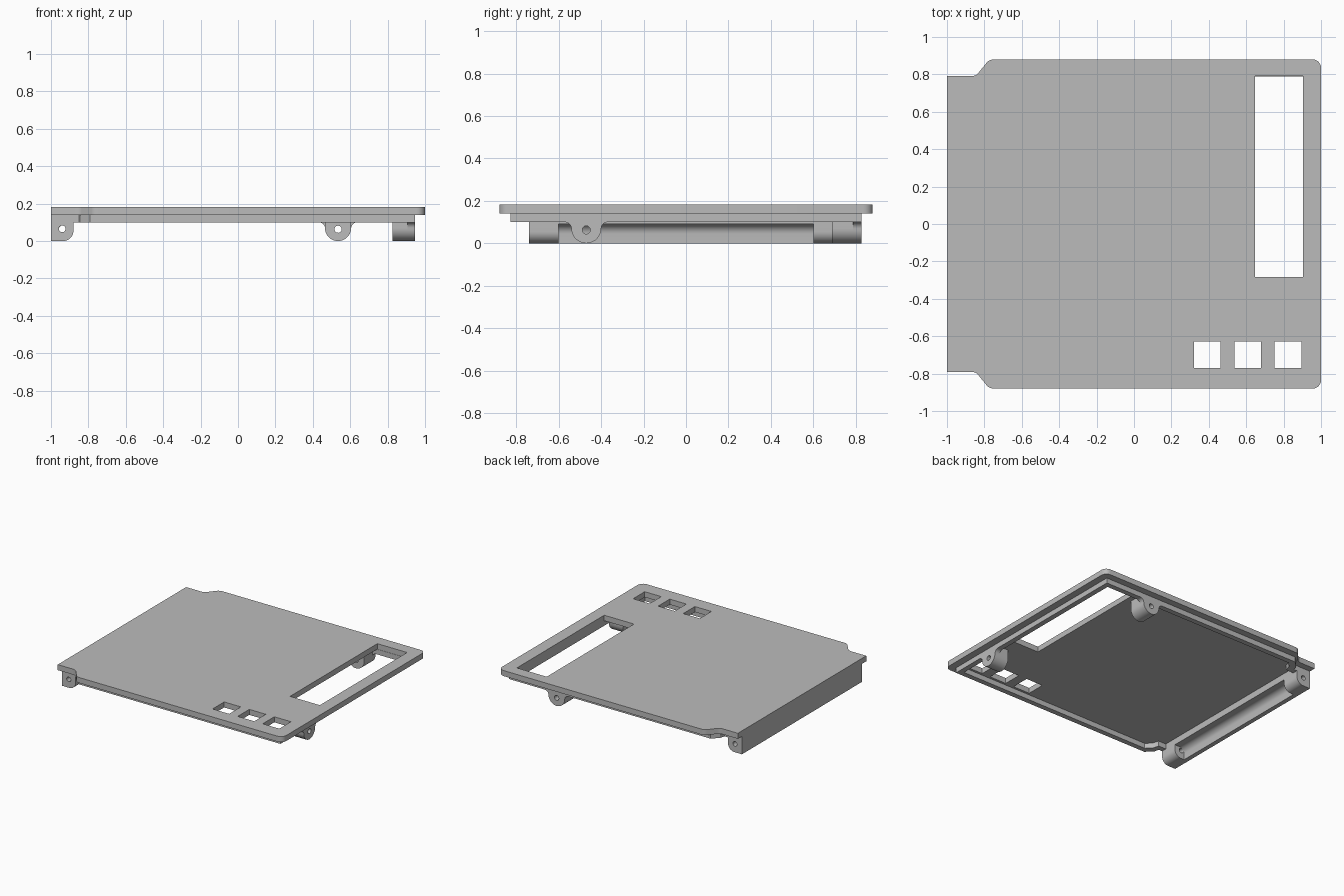
import bpy, bmesh
from math import sin, cos, radians
from mathutils import Matrix, Vector

cube = bpy.data.objects.get("Cube")
if cube:
    bpy.data.objects.remove(cube)

grey = bpy.data.materials.new("plain grey")
grey.use_nodes = True
colour = (0.5, 0.5, 0.5, 1)
grey.diffuse_color = colour
grey.node_tree.nodes["Principled BSDF"].inputs["Base Color"].default_value = colour


def arc(cx, cy, r, start, end, steps=10):
    angles = [radians(start + (end - start) * i / steps) for i in range(steps + 1)]
    return [(cx + r * cos(a), cy + r * sin(a)) for a in angles]


def rect(x0, x1, y0, y1):
    return [(x0, y0), (x1, y0), (x1, y1), (x0, y1)]


def flip(points):
    """Mirror a half outline across y = 0, in continuing order."""
    return [(x, -y) for x, y in reversed(points)]


def slab(name, loops, low, high, axis="Z"):
    """Extrude an outline with holes along one axis from low to high."""
    curve = bpy.data.curves.new(name, "CURVE")
    curve.dimensions = "2D"
    curve.fill_mode = "BOTH"
    curve.extrude = (high - low) / 2
    for loop in loops:
        spline = curve.splines.new("POLY")
        spline.points.add(len(loop) - 1)
        for point, (x, y) in zip(spline.points, loop):
            point.co = (x, y, 0, 1)
        spline.use_cyclic_u = True
    obj = bpy.data.objects.new(name, curve)
    bpy.context.collection.objects.link(obj)
    bpy.ops.object.select_all(action="DESELECT")
    obj.select_set(True)
    bpy.context.view_layer.objects.active = obj
    bpy.ops.object.convert(target="MESH")
    obj = bpy.context.object
    # Map the drawn plane and its depth onto the wanted axis
    columns = {"Z": ("X", "Y", "Z"), "X": ("Y", "Z", "X"), "Y": ("X", "Z", "Y")}[axis]
    unit = {"X": Vector((1, 0, 0)), "Y": Vector((0, 1, 0)), "Z": Vector((0, 0, 1))}
    turn = Matrix([unit[c] for c in columns]).transposed().to_4x4()
    bm = bmesh.new()
    bm.from_mesh(obj.data)
    bmesh.ops.translate(bm, verts=bm.verts, vec=(0, 0, (low + high) / 2))
    bmesh.ops.transform(bm, verts=bm.verts, matrix=turn)
    bmesh.ops.remove_doubles(bm, verts=bm.verts, dist=0.0001)
    bmesh.ops.recalc_face_normals(bm, faces=bm.faces)
    bm.to_mesh(obj.data)
    bm.free()
    obj.data.materials.clear()
    obj.data.materials.append(grey)
    bpy.ops.object.shade_smooth_by_angle(angle=radians(30))
    return obj


TOP, UNDER, LIP = 0.183, 0.14, 0.1

# Cover plate with its long window and three button openings
half = arc(0.955, 0.835, 0.045, 0, 90, 6) + arc(-0.75, 0.83, 0.05, 90, 135, 4)
half += arc(-0.87, 0.84, 0.05, -45, -90, 4) + [(-1, 0.79)]
openings = [rect(0.647, 0.904, -0.284, 0.79)]
openings += [rect(x, x + 0.143, -0.77, -0.627) for x in (0.32, 0.536, 0.752)]
slab("cover_plate", [half + flip(half)] + openings, UNDER, TOP)

# Locating lip, open on the left where the wall stands
outer = [(0.945, 0.828), (-0.79, 0.828), (-0.84, 0.78), (-0.85, 0.74), (-0.88, 0.74)]
inner = [(-0.88, 0.7), (-0.815, 0.7), (-0.8, 0.75), (-0.76, 0.788), (0.905, 0.788)]
path = outer + inner
slab("locating_lip", [flip(outer) + outer + inner + flip(inner)], LIP, UNDER)

# Side wall with a grooved rail between the pivot blocks
groove = arc(-0.92, 0.045, 0.045, 180, 90, 8)
wall = [(-1, 0), (-0.965, 0)] + groove + [(-0.88, 0.09), (-0.88, UNDER), (-1, UNDER)]
slab("side_wall", [wall], -0.6, 0.6, "Y")

# Pivot blocks at both ends of the wall
block = [(-1, 0)] + arc(-0.935, 0.055, 0.055, -90, 0) + [(-0.88, UNDER), (-1, UNDER)]
pin_hole = arc(-0.94, 0.065, 0.018, 0, 345, 23)
for side, low in (("front", -0.74), ("back", 0.6)):
    slab(side + "_pivot_block", [block, pin_hole], low, low + 0.14, "Y")


def lug(name, centre, inside, outside, axis):
    """Round lug whose outer end flares into the lip."""
    r, f = 0.07, 0.032
    hole = arc(centre, 0.063, 0.019, 0, 345, 23)
    bowl = arc(centre, r, r, 180, 360, 20)
    right = arc(centre + r + f, LIP - f, f, 180, 90, 6)
    left = arc(centre - r - f, LIP - f, f, 90, 0, 6)
    straight = [(centre + r, UNDER), (centre - r, UNDER)]
    step = outside - 0.04
    slab(name + "_flare", [left[:-1] + bowl + right[1:], hole], step, outside, axis)
    slab(name + "_body", [bowl + straight, hole], inside, step, axis)


# Screw lugs on the right and back edges
lug("right_lug", -0.47, 0.825, 0.945, "X")
lug("back_lug", 0.535, 0.688, 0.828, "Y")
